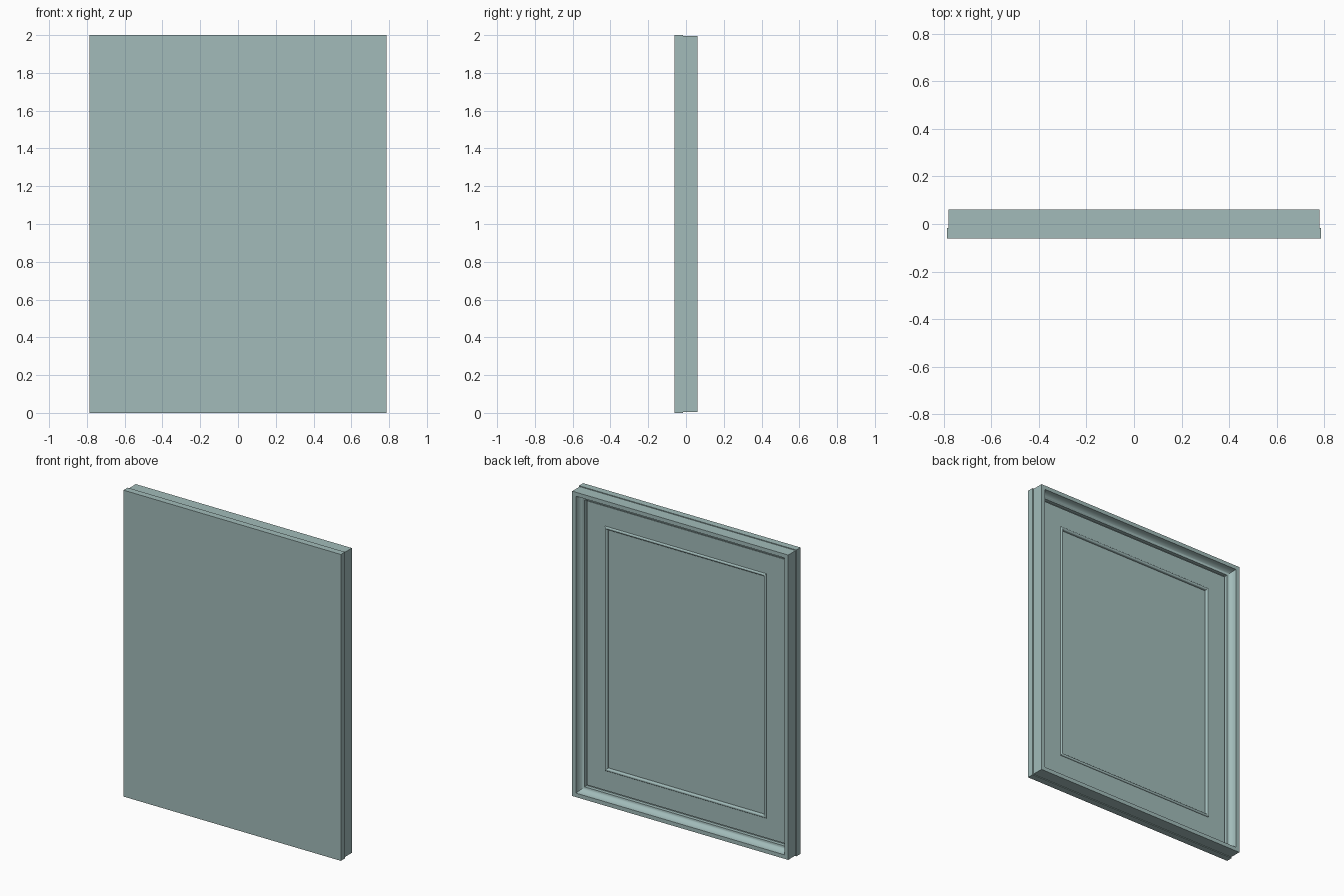
import bpy, bmesh, math

if "Cube" in bpy.data.objects:
    bpy.data.objects.remove(bpy.data.objects["Cube"], do_unlink=True)

# One painted finish for the whole panel
paint = bpy.data.materials.new("pale teal paint")
paint.use_nodes = True
colour = (0.36, 0.50, 0.49, 1.0)
paint.diffuse_color = colour
bsdf = next(n for n in paint.node_tree.nodes if n.type == 'BSDF_PRINCIPLED')
bsdf.inputs["Base Color"].default_value = colour

HALF_W, HALF_H, MID_Z = 0.78, 0.995, 1.0   # outer size of the moulded frame


def sweep_frame(name, profile, closed):
    """Sweep (inset, y) points round a mitred rectangle.
    A closed profile makes a ring; an open one is capped at both ends."""
    bm = bmesh.new()
    loops = []
    for inset, y in profile:
        w, h = HALF_W - inset, HALF_H - inset
        loops.append([bm.verts.new((sx * w, y, MID_Z + sz * h))
                      for sx, sz in ((-1, -1), (1, -1), (1, 1), (-1, 1))])
    pairs = list(zip(loops, loops[1:]))
    if closed:
        pairs.append((loops[-1], loops[0]))
    else:
        bm.faces.new(loops[0])
        bm.faces.new(loops[-1])
    for a, b in pairs:
        for i in range(4):
            j = (i + 1) % 4
            bm.faces.new((a[i], a[j], b[j], b[i]))
    bmesh.ops.recalc_face_normals(bm, faces=bm.faces)
    mesh = bpy.data.meshes.new(name)
    bm.to_mesh(mesh)
    bm.free()
    mesh.materials.append(paint)
    obj = bpy.data.objects.new(name, mesh)
    bpy.context.collection.objects.link(obj)
    bpy.ops.object.select_all(action='DESELECT')
    obj.select_set(True)
    bpy.context.view_layer.objects.active = obj
    bpy.ops.object.shade_smooth_by_angle(angle=math.radians(30))
    return obj


# Plain front slab, slightly larger than the frame behind it
sweep_frame("front_slab", [(-0.005, -0.06), (-0.005, -0.017)], False)

# Outer frame: thin flat rim, concave cove, small lip
cove = [(0.058 - 0.032 * math.cos(t), 0.06 - 0.045 * math.sin(t))
        for t in (math.pi / 2 * i / 10 for i in range(11))]
sweep_frame("outer_frame",
            [(0.0, -0.017), (0.0, 0.06)] + cove + [(0.058, -0.017)], True)

# Recessed panel, with a narrow groove left between it and the frame
sweep_frame("groove_floor", [(0.05, -0.017), (0.05, -0.008)], False)
sweep_frame("panel_border",
            [(0.068, -0.008), (0.068, 0.002), (0.21, 0.002), (0.21, -0.008)], True)

# Raised bead around the centre of the panel
bead = [(0.206 - 0.009 * math.cos(t), 0.002 + 0.008 * math.sin(t))
        for t in (math.pi * i / 10 for i in range(11))]
sweep_frame("centre_bead", [(0.197, -0.008)] + bead + [(0.215, -0.008)], True)

# Centre panel, set a little deeper inside the bead
sweep_frame("centre_panel", [(0.22, -0.008), (0.22, -0.003)], False)
